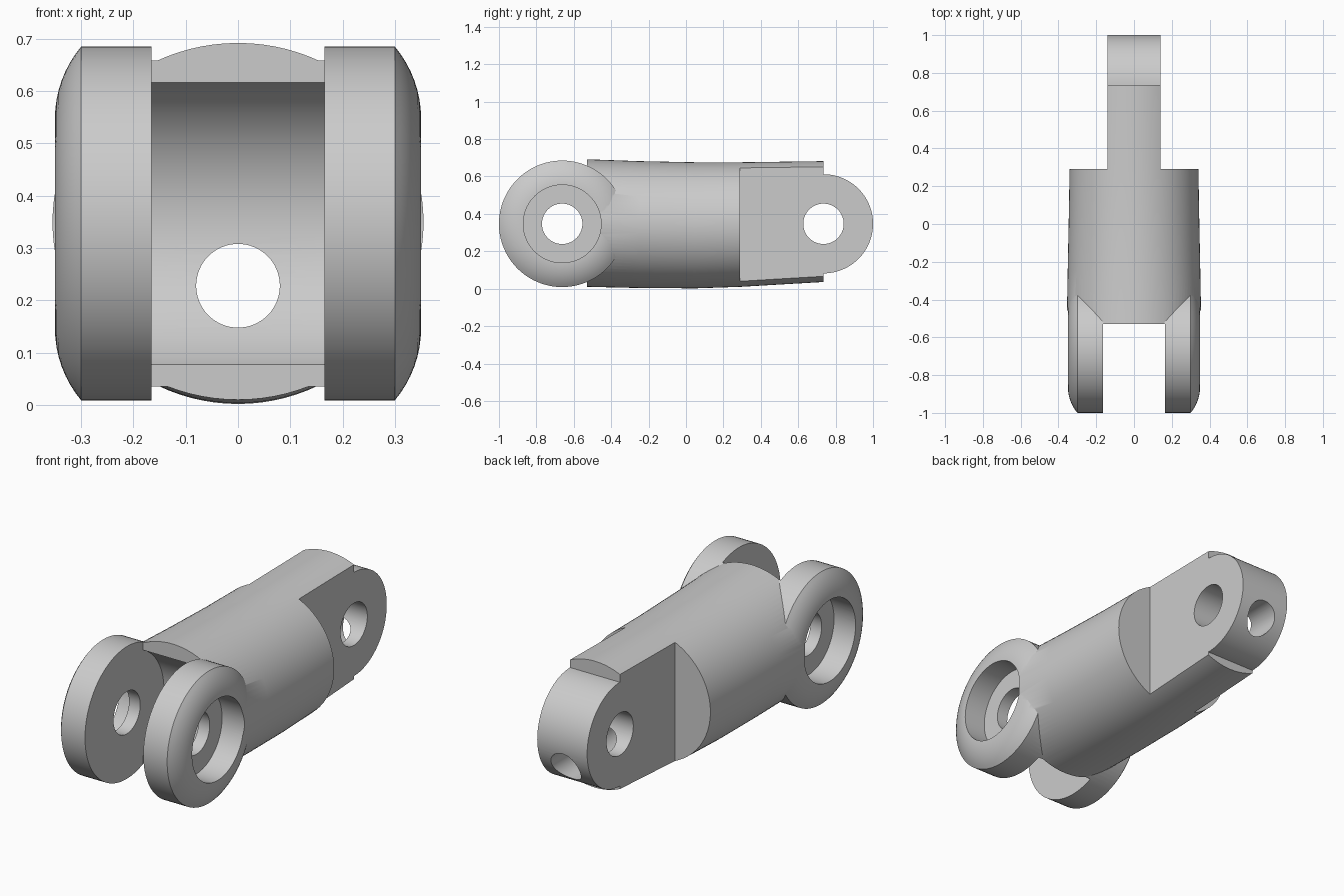
import bpy, bmesh
from math import sin, cos, pi, radians

if "Cube" in bpy.data.objects:
    bpy.data.objects.remove(bpy.data.objects["Cube"], do_unlink=True)

STEEL = bpy.data.materials.new("light grey metal")
STEEL.use_nodes = True
STEEL.diffuse_color = (0.6, 0.6, 0.6, 1)
STEEL.node_tree.nodes["Principled BSDF"].inputs["Base Color"].default_value = (0.6, 0.6, 0.6, 1)

AXIS_Z = 0.347      # height of both pin axes
FORK_Y = -0.662     # fork pin
TONGUE_Y = 0.735    # tongue pin
SLOT = 0.165        # half width between the ears
TONGUE = 0.141      # half thickness of the tongue


def loft(name, rings):
    """Solid through closed rings of points, capped at both ends."""
    bm = bmesh.new()
    loops = [[bm.verts.new(p) for p in ring] for ring in rings]
    n = len(loops[0])
    for a, b in zip(loops, loops[1:]):
        for i in range(n):
            j = (i + 1) % n
            bm.faces.new((a[i], a[j], b[j], b[i]))
    bm.faces.new(loops[0])
    bm.faces.new(loops[-1])
    bmesh.ops.recalc_face_normals(bm, faces=bm.faces)
    mesh = bpy.data.meshes.new(name)
    bm.to_mesh(mesh)
    bm.free()
    mesh.materials.append(STEEL)
    ob = bpy.data.objects.new(name, mesh)
    bpy.context.collection.objects.link(ob)
    return ob


def lathe_x(name, profile, y, z=AXIS_Z, n=96):
    """Turn (x, radius) pairs about an axis parallel to x."""
    return loft(name, [[(x, y + r * cos(2 * pi * i / n), z + r * sin(2 * pi * i / n))
                        for i in range(n)] for x, r in profile])


def box(name, x0, x1, y0, y1, z0, z1):
    return loft(name, [[(x0, y, z0), (x1, y, z0), (x1, y, z1), (x0, y, z1)] for y in (y0, y1)])


def combine(target, tool, operation):
    mod = target.modifiers.new(operation.lower(), 'BOOLEAN')
    mod.operation, mod.solver, mod.object = operation, 'EXACT', tool
    bpy.context.view_layer.objects.active = target
    bpy.ops.object.modifier_apply(modifier=mod.name)
    bpy.data.objects.remove(tool, do_unlink=True)


# Slightly tapered, slightly bowed barrel: y, centre height, x radius, z radius
sections = [(-0.53, 0.351, 0.356, 0.341), (-0.25, 0.343, 0.351, 0.339),
            (0.05, 0.339, 0.345, 0.337), (0.29, 0.343, 0.341, 0.333),
            (TONGUE_Y, 0.359, 0.334, 0.323)]
N = 96
body = loft("clevis_link", [[(rx * cos(2 * pi * i / N), y, cz + rz * sin(2 * pi * i / N))
                             for i in range(N)] for y, cz, rx, rz in sections])

# Fork disc with crowned outer faces
CROWN = 0.215
side = [(0.35, 0.15)] + [(0.35 - CROWN * (1 - cos(a)), 0.2 + CROWN * sin(a))
                         for a in (radians(5 * k) for k in range(9))]
profile = side + [(-x, r) for x, r in reversed(side)]
combine(body, lathe_x("fork_disc", profile, FORK_Y), 'UNION')

# Rounded tongue end, trimmed flat on both sides
combine(body, lathe_x("tongue_end", [(-0.2, 0.265), (0.2, 0.265)], TONGUE_Y), 'UNION')
for s in (-1, 1):
    x0, x1 = sorted((s * TONGUE, s * 0.6))
    combine(body, box("tongue_trim", x0, x1, 0.29, 1.2, -0.3, 1), 'DIFFERENCE')

# Fork slot with a hollowed root
combine(body, box("slot", -SLOT, SLOT, -1.2, -0.53, -0.3, 1), 'DIFFERENCE')
combine(body, lathe_x("slot_root", [(-SLOT, 0.3), (SLOT, 0.3)], FORK_Y), 'DIFFERENCE')

# Pin holes and counterbores
for y in (FORK_Y, TONGUE_Y):
    combine(body, lathe_x("pin_hole", [(-0.6, 0.108), (0.6, 0.108)], y, n=64), 'DIFFERENCE')
for s in (-1, 1):
    combine(body, lathe_x("counterbore", [(s * 0.228, 0.208), (s * 0.6, 0.208)], FORK_Y),
            'DIFFERENCE')

# Long bore from slot root to tongue end
bore = loft("bore", [[(0.08 * cos(2 * pi * i / 64), y, 0.228 + 0.08 * sin(2 * pi * i / 64))
                      for i in range(64)] for y in (-1.2, 1.2)])
combine(body, bore, 'DIFFERENCE')

# Smooth round surfaces, keep machined edges crisp
bpy.ops.object.select_all(action='DESELECT')
body.select_set(True)
bpy.context.view_layer.objects.active = body
bpy.ops.object.shade_smooth_by_angle(angle=radians(30))
